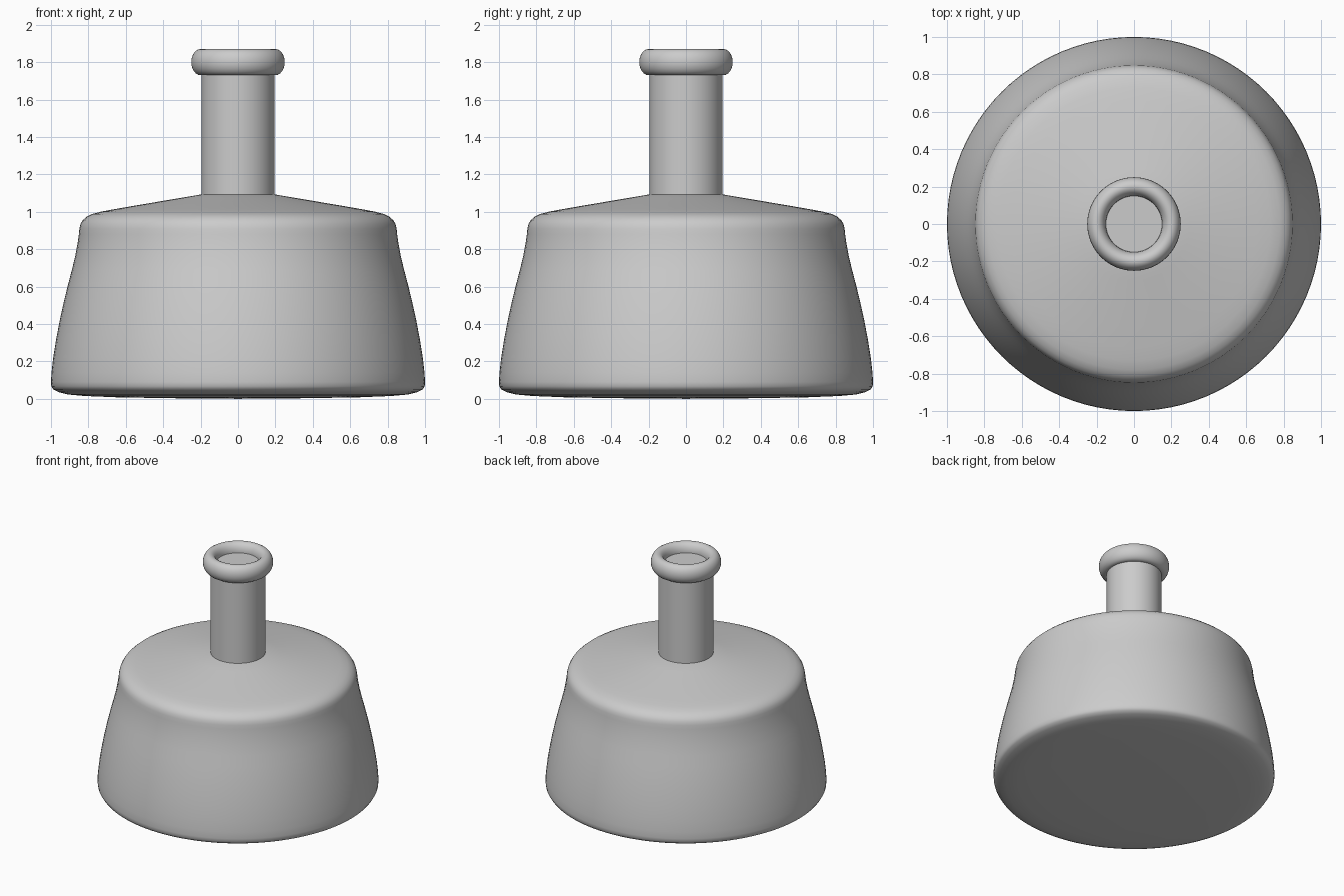
import bpy, math

if "Cube" in bpy.data.objects:
    bpy.data.objects.remove(bpy.data.objects["Cube"])

SEG = 96
grey = bpy.data.materials.new("plain grey")
grey.diffuse_color = (0.6, 0.6, 0.6, 1)
grey.use_nodes = True
grey.node_tree.nodes["Principled BSDF"].inputs["Base Color"].default_value = grey.diffuse_color


def lathe(name, profile, closed=False, angle=40):
    """Spin an (r, z) profile round z; r = 0 makes a pole."""
    verts, faces, rings = [], [], []
    for r, z in profile:
        if r == 0:
            rings.append([len(verts)] * SEG)
            verts.append((0, 0, z))
        else:
            rings.append([len(verts) + i for i in range(SEG)])
            for i in range(SEG):
                a = 2 * math.pi * i / SEG
                verts.append((r * math.cos(a), r * math.sin(a), z))
    pairs = list(zip(rings, rings[1:]))
    if closed:
        pairs.append((rings[-1], rings[0]))
    for lo, hi in pairs:
        for i in range(SEG):
            j = (i + 1) % SEG
            quad = [lo[i], lo[j], hi[j], hi[i]]
            faces.append(list(dict.fromkeys(quad)))
    mesh = bpy.data.meshes.new(name)
    mesh.from_pydata(verts, [], faces)
    mesh.materials.append(grey)
    ob = bpy.data.objects.new(name, mesh)
    bpy.context.collection.objects.link(ob)
    bpy.ops.object.select_all(action='DESELECT')
    ob.select_set(True)
    bpy.context.view_layer.objects.active = ob
    bpy.ops.object.shade_smooth_by_angle(angle=math.radians(angle))
    return ob


# flared body with rounded base edge and sloping shoulder
lathe("flask_body", [
    (0, 0), (0.35, 0.003), (0.65, 0.008), (0.82, 0.015), (0.91, 0.023),
    (0.96, 0.036), (0.988, 0.05), (0.998, 0.067), (1.0, 0.09), (0.997, 0.14),
    (0.988, 0.22), (0.972, 0.32), (0.953, 0.42), (0.931, 0.52), (0.909, 0.61),
    (0.888, 0.69), (0.871, 0.76), (0.858, 0.83), (0.851, 0.88), (0.848, 0.91),
    (0.842, 0.935), (0.83, 0.955), (0.81, 0.973), (0.78, 0.988), (0.73, 1.001),
    (0.66, 1.014), (0.55, 1.033), (0.42, 1.055), (0.3, 1.075), (0.195, 1.093),
    (0, 1.105)], angle=60)

# straight neck, capped inside the lip
lathe("neck", [(0.195, 1.05), (0.195, 1.8), (0, 1.8)])

# rounded lip ring
N = 24
lathe("lip_ring", [(0.2 + 0.05 * math.cos(2 * math.pi * k / N),
                    1.8 + 0.07 * math.sin(2 * math.pi * k / N))
                   for k in range(N)], closed=True)
